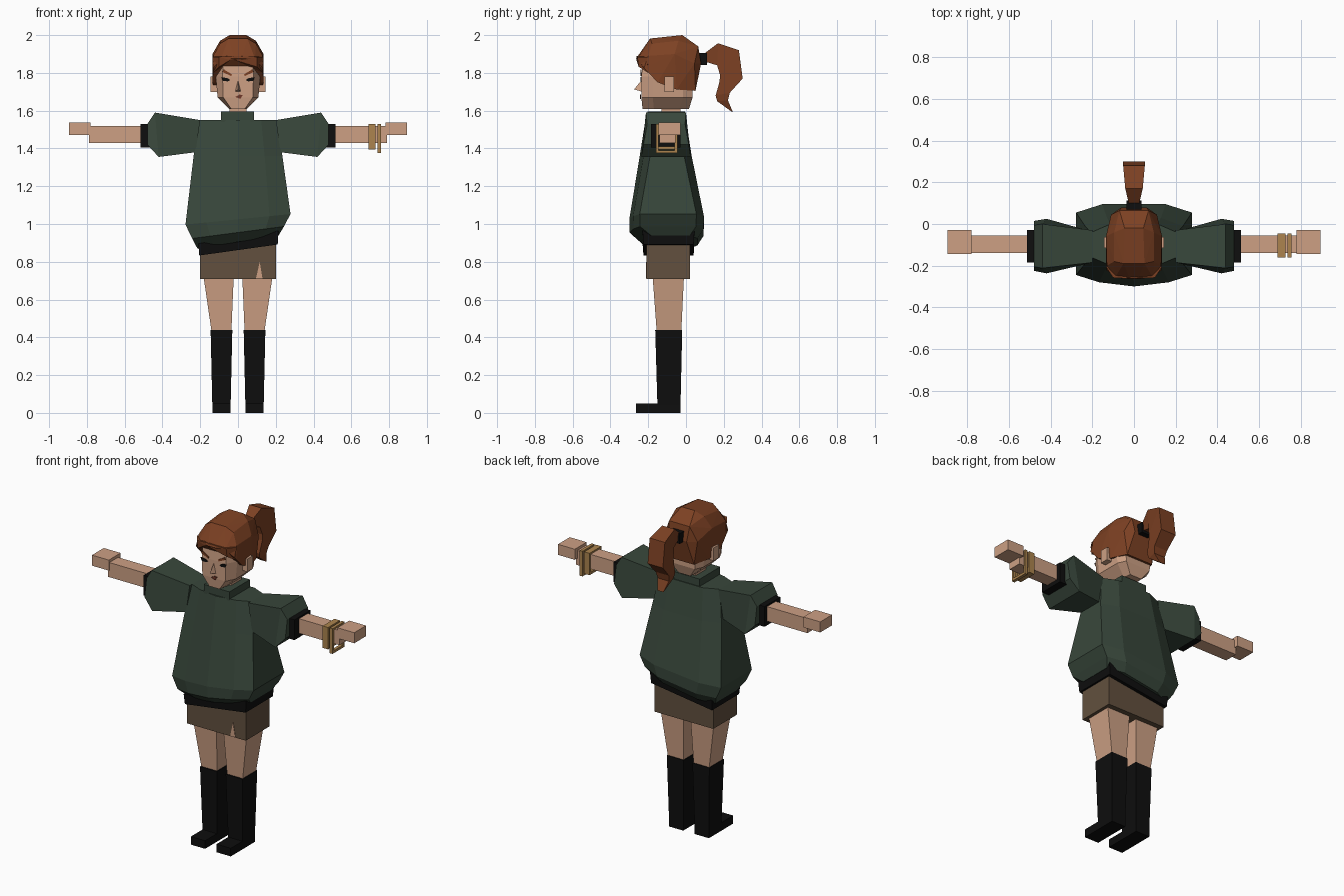
import bpy, bmesh
from mathutils import Vector

if "Cube" in bpy.data.objects:
    bpy.data.objects.remove(bpy.data.objects["Cube"])


def material(name, rgb):
    m = bpy.data.materials.new(name)
    lin = [((c / 255 + 0.055) / 1.055) ** 2.4 if c > 10 else c / 255 / 12.92 for c in rgb]
    m.diffuse_color = (*lin, 1)
    m.use_nodes = True
    m.node_tree.nodes["Principled BSDF"].inputs["Base Color"].default_value = m.diffuse_color
    return m


SKIN = material("skin", (205, 160, 132))
GREEN = material("dark green knit", (56, 71, 59))
HAIR = material("auburn hair", (125, 65, 35))
BROWN = material("brown cloth", (98, 80, 62))
BLACK = material("black", (14, 14, 14))
GOLD = material("gold", (172, 132, 78))
LIP = material("lip brown", (110, 55, 40))


def finish(name, bm, mat):
    bmesh.ops.recalc_face_normals(bm, faces=bm.faces)
    me = bpy.data.meshes.new(name)
    bm.to_mesh(me)
    bm.free()
    me.materials.append(mat)
    ob = bpy.data.objects.new(name, me)
    bpy.context.collection.objects.link(ob)
    return ob


def loft(name, rings, mat):
    """Skin a list of equal-length point rings and cap both ends."""
    bm = bmesh.new()
    vs = [[bm.verts.new(p) for p in r] for r in rings]
    n = len(vs[0])
    for a, b in zip(vs, vs[1:]):
        for i in range(n):
            j = (i + 1) % n
            bm.faces.new((a[i], a[j], b[j], b[i]))
    bm.faces.new(vs[0])
    bm.faces.new(vs[-1])
    return finish(name, bm, mat)


def rect_z(x0, x1, y0, y1, z, tilt=0):
    return [(x, y, z + tilt * x) for x, y in ((x0, y0), (x1, y0), (x1, y1), (x0, y1))]


def box(name, x0, x1, y0, y1, z0, z1, mat):
    return loft(name, [rect_z(x0, x1, y0, y1, z0), rect_z(x0, x1, y0, y1, z1)], mat)


def hull(name, pts, mat):
    bm = bmesh.new()
    for p in pts:
        bm.verts.new(p)
    res = bmesh.ops.convex_hull(bm, input=bm.verts)
    junk = [v for v in res["geom_interior"] if isinstance(v, bmesh.types.BMVert)]
    bmesh.ops.delete(bm, geom=junk, context="VERTS")
    return finish(name, bm, mat)


def plate(name, pts, y, mat):
    """Thin painted detail facing the front, outlined in x and z."""
    return loft(name, [[(x, y, z) for x, z in pts], [(x, y + 0.006, z) for x, z in pts]], mat)


# Baggy sweater body: faceted section with a ridge down the front
def body_ring(z, w, f, b, tilt):
    half = [(w * 0.6, f + 0.02), (w, f + 0.055), (w, b - 0.04), (w * 0.55, b)]
    pts = [(0, f)] + half + [(-x, y) for x, y in reversed(half)]
    return [(x, y, z + tilt * x) for x, y in pts]


loft("sweater_body", [body_ring(*r) for r in (
    (0.905, 0.215, -0.24, 0.06, 0.16),
    (0.955, 0.243, -0.298, 0.093, 0.13),
    (1.025, 0.278, -0.30, 0.095, 0.10),
    (1.36, 0.235, -0.245, 0.03, 0),
    (1.55, 0.205, -0.215, 0.0, 0))], GREEN)
box("sweater_collar", -0.09, 0.085, -0.205, -0.005, 1.54, 1.595, GREEN)
loft("sweater_hem_band", [rect_z(-0.205, 0.21, -0.225, 0.04, 0.862, 0.14),
                          rect_z(-0.21, 0.215, -0.23, 0.045, 0.93, 0.16)], BLACK)

# Skirt with a small slit
loft("skirt", [rect_z(-0.2, 0.2, -0.21, 0.02, 0.71),
               rect_z(-0.2, 0.2, -0.21, 0.02, 0.89, 0.1)], BROWN)
plate("skirt_slit", [(0.095, 0.711), (0.13, 0.711), (0.115, 0.80)], -0.213, SKIN)

# Limbs, mirrored left and right
for s, side in ((1, "right"), (-1, "left")):
    def ring_x(x_low, x_top, y0, y1, z0, z1, inset=0):
        return [(s * x_low, y0, z0), (s * x_low, y1, z0),
                (s * x_top, y1 - inset, z1), (s * x_top, y0 + inset, z1)]

    def ring_s(x0, x1, y0, y1, z):
        return rect_z(s * x0, s * x1, y0, y1, z)

    loft(side + "_sleeve", [
        ring_x(0.225, 0.2, -0.185, -0.03, 1.38, 1.55),
        ring_x(0.42, 0.44, -0.237, 0.025, 1.355, 1.59, 0.025),
        ring_x(0.48, 0.48, -0.225, 0.015, 1.42, 1.53, 0.02)], GREEN)
    loft(side + "_cuff", [ring_x(x, x, -0.185, -0.03, 1.405, 1.53) for x in (0.46, 0.515)], BLACK)
    loft(side + "_forearm", [ring_x(x, x, -0.14, -0.055, 1.43, 1.52) for x in (0.5, 0.79)], SKIN)
    loft(side + "_hand", [ring_x(x, x, -0.145, -0.03, 1.472, 1.537) for x in (0.78, 0.895)], SKIN)
    loft(side + "_thigh", [ring_s(0.035, 0.14, -0.155, -0.025, 0.43),
                           ring_s(0.022, 0.185, -0.178, -0.01, 0.74)], SKIN)
    loft(side + "_boot", [ring_s(0.04, 0.135, -0.15, -0.03, 0),
                          ring_s(0.03, 0.145, -0.163, -0.02, 0.44)], BLACK)
    loft(side + "_foot", [ring_s(0.039, 0.136, -0.265, -0.029, z) for z in (0, 0.05)], BLACK)
    loft(side + "_ear", [ring_x(x, x, -0.115, -0.063, 1.70, 1.78) for x in (0.1, 0.145)], SKIN)

    # Eyes and brows
    plate(side + "_eye", [(s * 0.04, 1.762), (s * 0.055, 1.772), (s * 0.088, 1.777),
                          (s * 0.08, 1.758), (s * 0.055, 1.755)], -0.241, BLACK)
    plate(side + "_brow", [(s * 0.033, 1.793), (s * 0.075, 1.818), (s * 0.084, 1.805),
                           (s * 0.035, 1.783)], -0.241, HAIR)

# Two square bangles hanging on one wrist
for i, (x0, x1, z0) in enumerate(((0.69, 0.727, 1.395), (0.738, 0.757, 1.375))):
    outer = [(-0.16, z0), (-0.045, z0), (-0.045, 1.53), (-0.16, 1.53)]
    inner = [(-0.145, z0 + 0.015), (-0.06, z0 + 0.015), (-0.06, 1.515), (-0.145, 1.515)]
    loops = [(x0, outer), (x1, outer), (x1, inner), (x0, inner)]
    bm = bmesh.new()
    vs = [[bm.verts.new((x, y, z)) for y, z in o] for x, o in loops]
    for k in range(4):
        a, b = vs[k], vs[(k + 1) % 4]
        for j in range(4):
            bm.faces.new((a[j], a[(j + 1) % 4], b[(j + 1) % 4], b[j]))
    finish("bangle_%d" % (i + 1), bm, GOLD)


# Head with tapered jaw, neck and nose
def head_ring(z, front, cheek, back, y0, y1):
    half = [(front, y0), (cheek, y0 + 0.06), (cheek, y1 - 0.05), (back, y1)]
    return [(x, y, z) for x, y in half + [(-x, y) for x, y in reversed(half)]]


loft("head", [head_ring(1.608, 0.035, 0.045, 0.04, -0.23, 0.015),
              head_ring(1.67, 0.078, 0.108, 0.085, -0.236, 0.035),
              head_ring(1.78, 0.082, 0.118, 0.09, -0.236, 0.035),
              head_ring(1.92, 0.075, 0.10, 0.08, -0.225, 0.03)], SKIN)
box("neck", -0.045, 0.045, -0.13, -0.03, 1.55, 1.63, SKIN)
hull("nose", [(-0.016, -0.232, 1.70), (0.016, -0.232, 1.70), (0, -0.275, 1.713),
              (0, -0.232, 1.765)], SKIN)
plate("mouth", [(-0.015, 1.673), (0.008, 1.685), (0.025, 1.682), (0.012, 1.662)], -0.243, LIP)

# Hair cap: faceted shell that climbs over the face and drops behind the ears
half_hair = [(0.045, -0.02, 2.0), (0.05, -0.19, 1.982), (0.095, -0.04, 1.97), (0.095, -0.18, 1.955),
             (0.07, 0.065, 1.94), (0.135, -0.06, 1.90), (0.13, -0.2, 1.89), (0.09, -0.255, 1.875),
             (0.06, 0.08, 1.85), (0.132, -0.222, 1.825), (0.135, -0.15, 1.75),
             (0.125, -0.05, 1.712), (0.09, 0.05, 1.705), (0.11, 0.045, 1.85), (0.02, -0.265, 1.875)]
hull("hair_cap", [(s * x, y, z) for x, y, z in half_hair for s in (1, -1)], HAIR)

# Swept fringe on either side of an off-centre parting
for s, side in ((1, "right"), (-1, "left")):
    hull(side + "_fringe", [(-0.03, -0.262, 1.89), (-0.03 + s * 0.012, -0.262, 1.868),
                            (s * 0.10, -0.258, 1.885), (s * 0.10, -0.25, 1.832),
                            (s * 0.135, -0.205, 1.885), (s * 0.133, -0.20, 1.80),
                            (s * 0.09, -0.20, 1.88)], HAIR)

# Ponytail and its tie
box("hair_tie", -0.035, 0.035, 0.06, 0.112, 1.842, 1.905, BLACK)
tail = (((0.10, 1.905), (0.10, 1.86), 0.025), ((0.17, 1.957), (0.165, 1.84), 0.042),
        ((0.28, 1.92), (0.18, 1.79), 0.052), ((0.30, 1.77), (0.178, 1.755), 0.052),
        ((0.232, 1.695), (0.157, 1.68), 0.045), ((0.222, 1.655), (0.165, 1.65), 0.038),
        ((0.248, 1.592), (0.24, 1.596), 0.02))
loft("ponytail", [[(-w, *o), (w, *o), (w * 0.8, *i), (-w * 0.8, *i)] for o, i, w in tail], HAIR)
